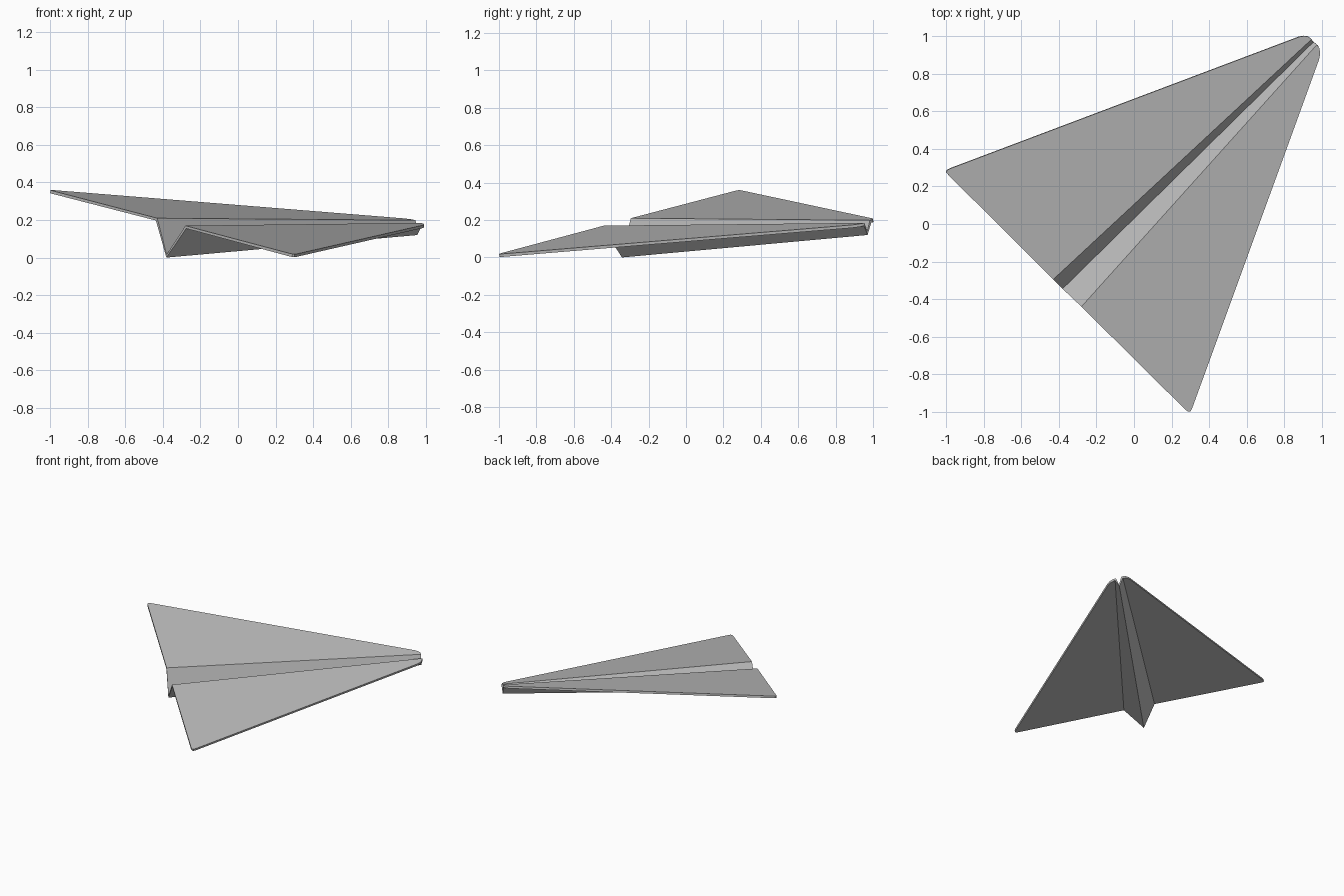
import bpy
import bmesh
from mathutils import Vector
from mathutils.geometry import normal

if "Cube" in bpy.data.objects:
    bpy.data.objects.remove(bpy.data.objects["Cube"])

paper = bpy.data.materials.new("grey paper")
paper.diffuse_color = (0.5, 0.5, 0.5, 1)
paper.use_nodes = True
paper.node_tree.nodes["Principled BSDF"].inputs["Base Color"].default_value = paper.diffuse_color

# Fold lines, each as (rear, nose)
left_fold = (Vector((-0.43, -0.295, 0.21)), Vector((0.945, 0.983, 0.199)))
keel_fold = (Vector((-0.38, -0.345, 0.016)), Vector((0.955, 0.968, 0.136)))
right_fold = (Vector((-0.28, -0.44, 0.17)), Vector((0.974, 0.955, 0.185)))


def wing_edge(fold, tip, outline):
    """Lift a flat wing outline onto the plane through its fold and tip."""
    n = normal(fold[0], fold[1], Vector(tip))
    lift = lambda x, y: fold[0].z - (n.x * (x - fold[0].x) + n.y * (y - fold[0].y)) / n.z
    return [Vector((x, y, lift(x, y))) for x, y in outline]


# Wing outlines with rounded tips and noses, from rear to nose
left_edge = wing_edge(left_fold, (-1, 0.28, 0.36), [
    (-0.985, 0.258), (-0.998, 0.273), (-0.995, 0.286), (-0.975, 0.296),
    (0.88, 0.996), (0.905, 1.0), (0.925, 0.998)])
right_edge = wing_edge(right_fold, (0.30, -1, 0.018), [
    (0.275, -0.99), (0.29, -0.999), (0.301, -0.997), (0.31, -0.98),
    (0.985, 0.875), (0.991, 0.905), (0.987, 0.935)])

# One folded sheet: wing, keel wall, keel wall, wing
bm = bmesh.new()
corner = {}


def panel(points):
    verts = []
    for p in points:
        key = tuple(p)
        if key not in corner:
            corner[key] = bm.verts.new(p)
        verts.append(corner[key])
    face = bm.faces.new(verts)
    face.normal_update()
    if face.normal.z < 0:
        face.normal_flip()


panel([left_fold[0], *left_edge, left_fold[1]])
panel([left_fold[0], left_fold[1], keel_fold[1], keel_fold[0]])
panel([keel_fold[0], keel_fold[1], right_fold[1], right_fold[0]])
panel([right_fold[0], *right_edge, right_fold[1]])

mesh = bpy.data.meshes.new("folded_paper_plane")
bm.to_mesh(mesh)
bm.free()
mesh.materials.append(paper)
plane = bpy.data.objects.new("folded_paper_plane", mesh)
bpy.context.collection.objects.link(plane)

# Paper thickness, added on the underside
thick = plane.modifiers.new("thickness", 'SOLIDIFY')
thick.thickness = 0.016
thick.offset = -1
